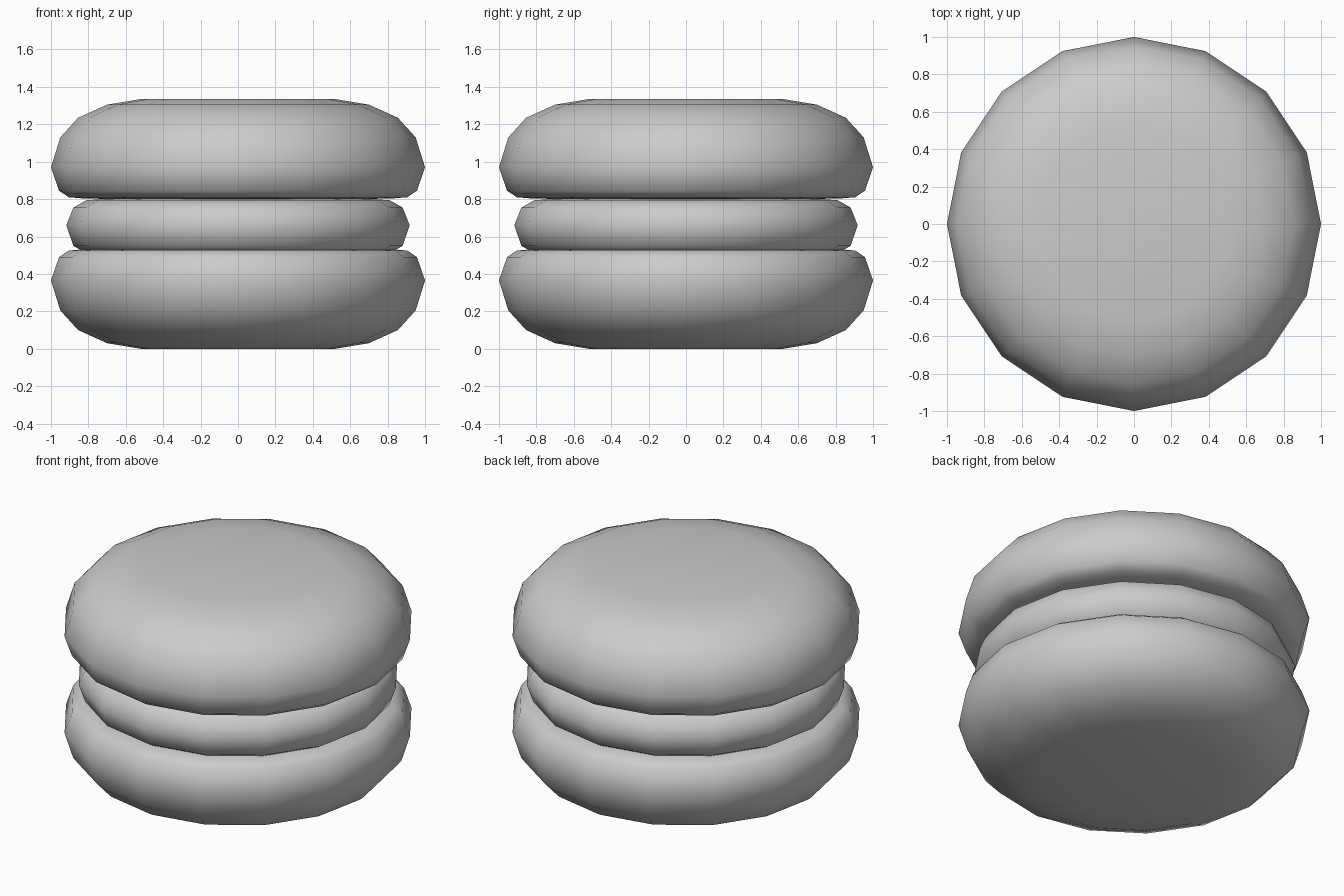
import bpy, bmesh, math

if "Cube" in bpy.data.objects:
    bpy.data.objects.remove(bpy.data.objects["Cube"])

SIDES = 16
HEIGHT = 1.335

grey = bpy.data.materials.new("plain grey")
grey.use_nodes = True
colour = (0.6, 0.6, 0.6, 1)
grey.diffuse_color = colour
grey.node_tree.nodes["Principled BSDF"].inputs["Base Color"].default_value = colour


def lathe(name, profile):
    """Turn a (radius, z) profile, listed bottom to top, into a closed smooth solid."""
    bm = bmesh.new()
    rings = []
    for r, z in profile:
        rings.append([bm.verts.new((r * math.cos(a), r * math.sin(a), z))
                      for a in (math.tau * i / SIDES for i in range(SIDES))])
    for low, high in zip(rings, rings[1:]):
        for i in range(SIDES):
            j = (i + 1) % SIDES
            bm.faces.new((low[i], low[j], high[j], high[i]))
    bm.faces.new(rings[0][::-1])
    bm.faces.new(rings[-1])
    for f in bm.faces:
        f.smooth = True
    bmesh.ops.recalc_face_normals(bm, faces=bm.faces)
    mesh = bpy.data.meshes.new(name)
    bm.to_mesh(mesh)
    bm.free()
    mesh.materials.append(grey)
    obj = bpy.data.objects.new(name, mesh)
    bpy.context.collection.objects.link(obj)
    return obj


# Domed shell, and the same shell turned over
shell = [(0.6, 0.80), (0.82, 0.803), (0.905, 0.81), (0.957, 0.845), (1.0, 0.97),
         (0.95, 1.13), (0.855, 1.235), (0.70, 1.305), (0.52, HEIGHT)]
lathe("top_shell", shell)
lathe("bottom_shell", [(r, HEIGHT - z) for r, z in reversed(shell)])

# Rounded filling between the shells
lathe("filling", [(0.6, 0.505), (0.81, 0.51), (0.88, 0.55), (0.918, 0.66),
                  (0.88, 0.755), (0.81, 0.795), (0.6, 0.805)])
